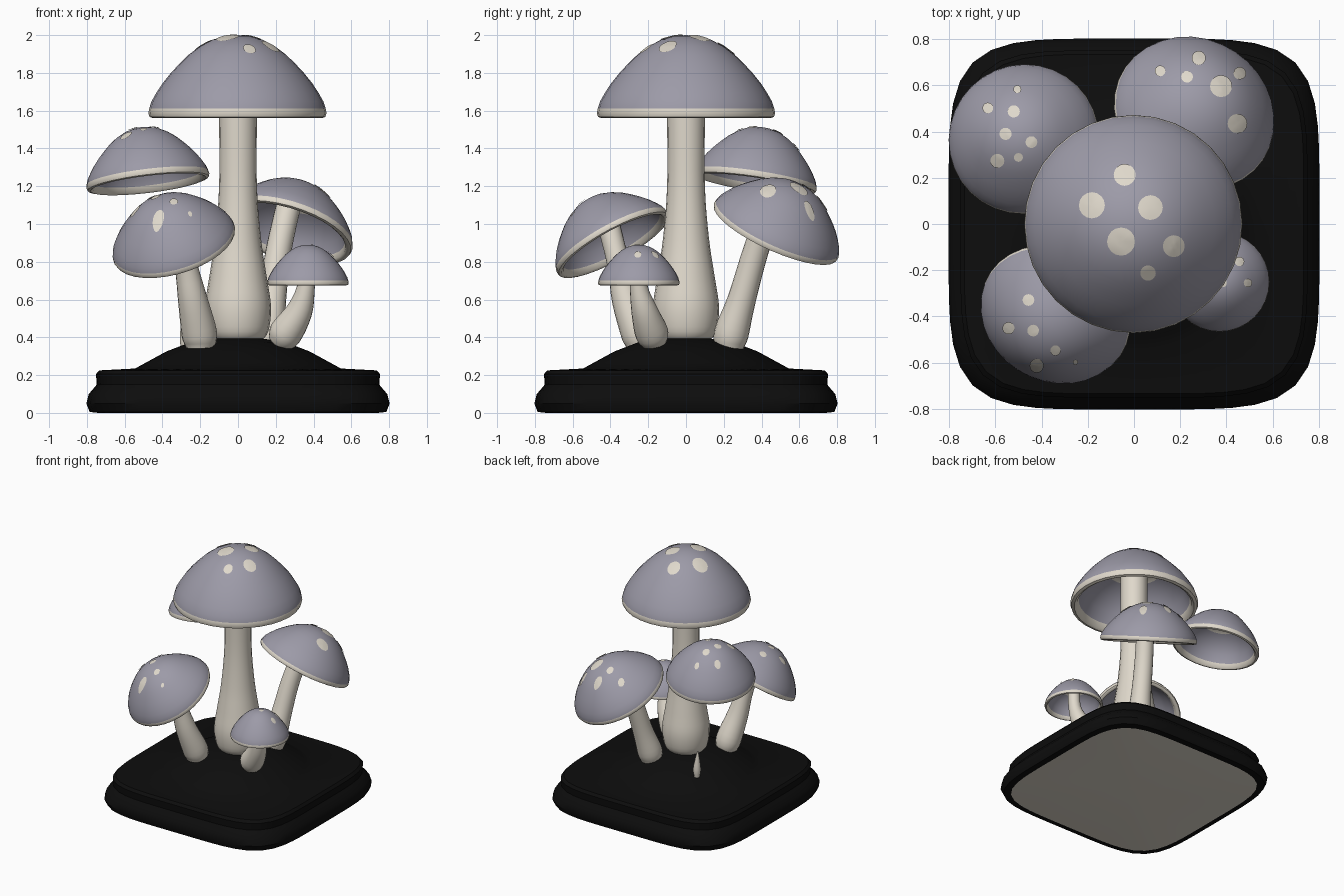
import bpy, bmesh, math
from mathutils import Vector, Matrix
from mathutils.bvhtree import BVHTree

if "Cube" in bpy.data.objects:
    bpy.data.objects.remove(bpy.data.objects["Cube"])


def material(name, rgb):
    m = bpy.data.materials.new(name)
    m.diffuse_color = (*rgb, 1)
    m.use_nodes = True
    m.node_tree.nodes["Principled BSDF"].inputs["Base Color"].default_value = m.diffuse_color
    return m


MAUVE = material("mauve_grey", (0.335, 0.325, 0.39))
CREAM = material("cream", (0.74, 0.69, 0.60))
BLACK = material("black", (0.004, 0.004, 0.004))


def finish(name, bm, mats, angle=45, fix_normals=True):
    if fix_normals:
        bmesh.ops.recalc_face_normals(bm, faces=bm.faces)
    me = bpy.data.meshes.new(name)
    bm.to_mesh(me)
    bm.free()
    for m in mats:
        me.materials.append(m)
    ob = bpy.data.objects.new(name, me)
    bpy.context.collection.objects.link(ob)
    bpy.ops.object.select_all(action='DESELECT')
    bpy.context.view_layer.objects.active = ob
    ob.select_set(True)
    bpy.ops.object.shade_smooth_by_angle(angle=math.radians(angle))
    return ob


def loft(bm, rings, mats):
    """Bridge rings of points; mats[i] colours the band after ring i. A one-point ring closes to a tip."""
    loops = [[bm.verts.new(p) for p in r] for r in rings]
    for a, b, m in zip(loops, loops[1:], mats):
        n = max(len(a), len(b))
        for i in range(n):
            j = (i + 1) % n
            if len(a) == 1:
                vs = (a[0], b[j], b[i])
            elif len(b) == 1:
                vs = (a[i], a[j], b[0])
            else:
                vs = (a[i], a[j], b[j], b[i])
            bm.faces.new(vs).material_index = m


def ring(r, z, n=32, power=2):
    """Circle (power 2) or rounded square (higher power)."""
    if r == 0:
        return [Vector((0, 0, z))]
    pts = []
    for i in range(n):
        a = 2 * math.pi * i / n
        c, s = math.cos(a), math.sin(a)
        k = r / (abs(c) ** power + abs(s) ** power) ** (1 / power)
        pts.append(Vector((c * k, s * k, z)))
    return pts


# Plinth with mound: square foot blending into a round hill, cream underside
bm = bmesh.new()
foot = [(0, 0), (.74, 0), (.785, .005), (.803, .05), (.79, .10), (.76, .135),
        (.748, .15), (.752, .205), (.735, .225)]
hill = [(.545, .235), (.49, .265), (.38, .325), (.25, .375), (.12, .395), (0, .40)]
rings = [ring(r, z, 64, 5) for r, z in foot] + [ring(r, z, 64, 2) for r, z in hill]
loft(bm, rings, [1] + [0] * len(rings))
finish("plinth", bm, [BLACK, CREAM], 40)

# Cap profile in units of radius and height: outside from the tip down, then the hollow
OUTER = [(0, 1), (.13, .99), (.28, .945), (.42, .865), (.545, .765), (.655, .65), (.75, .54),
         (.84, .42), (.91, .305), (.965, .2), (.99, .115), (1, .06), (.985, .015), (.94, 0)]
INNER = [(.90, .025), (.87, .12), (.79, .32), (.64, .52), (.42, .67), (.28, .72), (0, .75)]


def cap(name, centre, axis, R, H, spots):
    prof = OUTER + INNER
    rot = Vector((0, 0, 1)).rotation_difference(Vector(axis)).to_matrix().to_4x4()
    M = Matrix.Translation(centre) @ rot
    rings = [[M @ p for p in ring(r * R, z * H)] for r, z in prof]
    # mauve dome, cream lip, mauve hollow, cream centre
    mats = [0 if i < 10 or 15 <= i <= 17 else 1 for i in range(len(prof))]
    bm = bmesh.new()
    loft(bm, rings, mats)
    bmesh.ops.recalc_face_normals(bm, faces=bm.faces)
    tree = BVHTree.FromBMesh(bm)
    finish(name, bm, [MAUVE, CREAM])

    # Spots: thin discs dropped onto the dome from above
    def drop(x, y):
        p, n, _, _ = tree.ray_cast(Vector((x, y, 3)), Vector((0, 0, -1)))
        return p + n * 0.005

    bm = bmesh.new()
    for x, y, r in spots:
        disc = [[drop(x, y)]]
        for k in (.35, .7, 1):
            disc.append([drop(x + r * k * math.cos(t * math.pi / 8),
                              y + r * k * math.sin(t * math.pi / 8)) for t in range(16)])
        loft(bm, disc, [0] * 3)
    for f in bm.faces:
        f.normal_update()
        if f.normal.z < 0:
            f.normal_flip()
    finish(name + "_spots", bm, [CREAM], 60, False)


def stem(name, path):
    """Tube through (x, y, z, radius) points, smoothed, with a rounded foot."""
    pts = [Vector(p) for p in path]
    fine = []
    for i in range(len(pts) - 1):
        p0, p1, p2, p3 = pts[max(i - 1, 0)], pts[i], pts[i + 1], pts[min(i + 2, len(pts) - 1)]
        for k in range(4):
            t = k / 4
            fine.append(0.5 * (2 * p1 + (p2 - p0) * t + (2 * p0 - 5 * p1 + 4 * p2 - p3) * t * t
                               + (3 * p1 - p0 - 3 * p2 + p3) * t ** 3))
    fine.append(pts[-1])
    rings = [[fine[0].xyz]]
    for i, p in enumerate(fine):
        d = fine[min(i + 1, len(fine) - 1)].xyz - fine[max(i - 1, 0)].xyz
        q = Vector((0, 0, 1)).rotation_difference(d)
        rings.append([p.xyz + q @ v for v in ring(p.w, 0, 20)])
    rings.append([fine[-1].xyz])
    bm = bmesh.new()
    loft(bm, rings, [0] * len(rings))
    finish(name, bm, [CREAM], 60)


# Main mushroom
cap("main_cap", (-.003, 0, 1.56), (0, 0, 1), .472, .44,
    [(-.04, .21, .047), (-.18, .08, .056), (.07, .07, .053), (-.055, -.075, .06),
     (.17, -.095, .047), (.06, -.21, .033)])
stem("main_stem", [(0, 0, .38, .12), (0, 0, .43, .16), (0, 0, .56, .175), (0, 0, .72, .152),
                   (0, 0, .92, .122), (0, 0, 1.2, .1), (0, 0, 1.57, .1), (0, 0, 1.88, .1)])

# Back left mushroom: floating cap above a broken stub
cap("back_left_cap", (-.475, .365, 1.21), (-.12, .15, 1), .328, .305,
    [(-.505, .58, .017), (-.63, .5, .023), (-.52, .485, .026), (-.555, .39, .026),
     (-.445, .355, .025), (-.59, .275, .03), (-.5, .29, .019)])
stem("back_left_stub", [(-.28, .26, .33, .02), (-.28, .26, .40, .028), (-.29, .265, .54, .005)])

# Front left mushroom, leaning outward
cap("front_left_cap", (-.335, -.38, .885), (-.3, -.55, 1), .335, .285,
    [(-.455, -.33, .025), (-.54, -.45, .026), (-.435, -.46, .025), (-.34, -.545, .022),
     (-.255, -.595, .011), (-.42, -.61, .03)])
stem("front_left_stem", [(-.20, -.24, .345, .075), (-.205, -.25, .42, .094), (-.24, -.315, .6, .078),
                         (-.28, -.36, .8, .06), (-.35, -.43, 1.08, .06)])

# Back right mushroom, leaning outward
cap("back_right_cap", (.255, .47, .95), (.27, .4, .876), .36, .295,
    [(.28, .715, .03), (.115, .66, .023), (.23, .635, .025), (.375, .595, .047),
     (.455, .65, .027), (.445, .435, .042)])
stem("back_right_stem", [(.15, .23, .345, .075), (.155, .24, .42, .092), (.18, .295, .6, .075),
                         (.215, .37, .86, .068), (.28, .47, 1.15, .065)])

# Small front right mushroom
cap("small_cap", (.37, -.25, .675), (0, 0, 1), .216, .215,
    [(.455, -.165, .02), (.49, -.255, .018), (.385, -.255, .017)])
stem("small_stem", [(.21, -.16, .37, .06), (.25, -.18, .42, .088), (.325, -.22, .54, .07),
                    (.36, -.25, .67, .047), (.37, -.25, .83, .045)])
